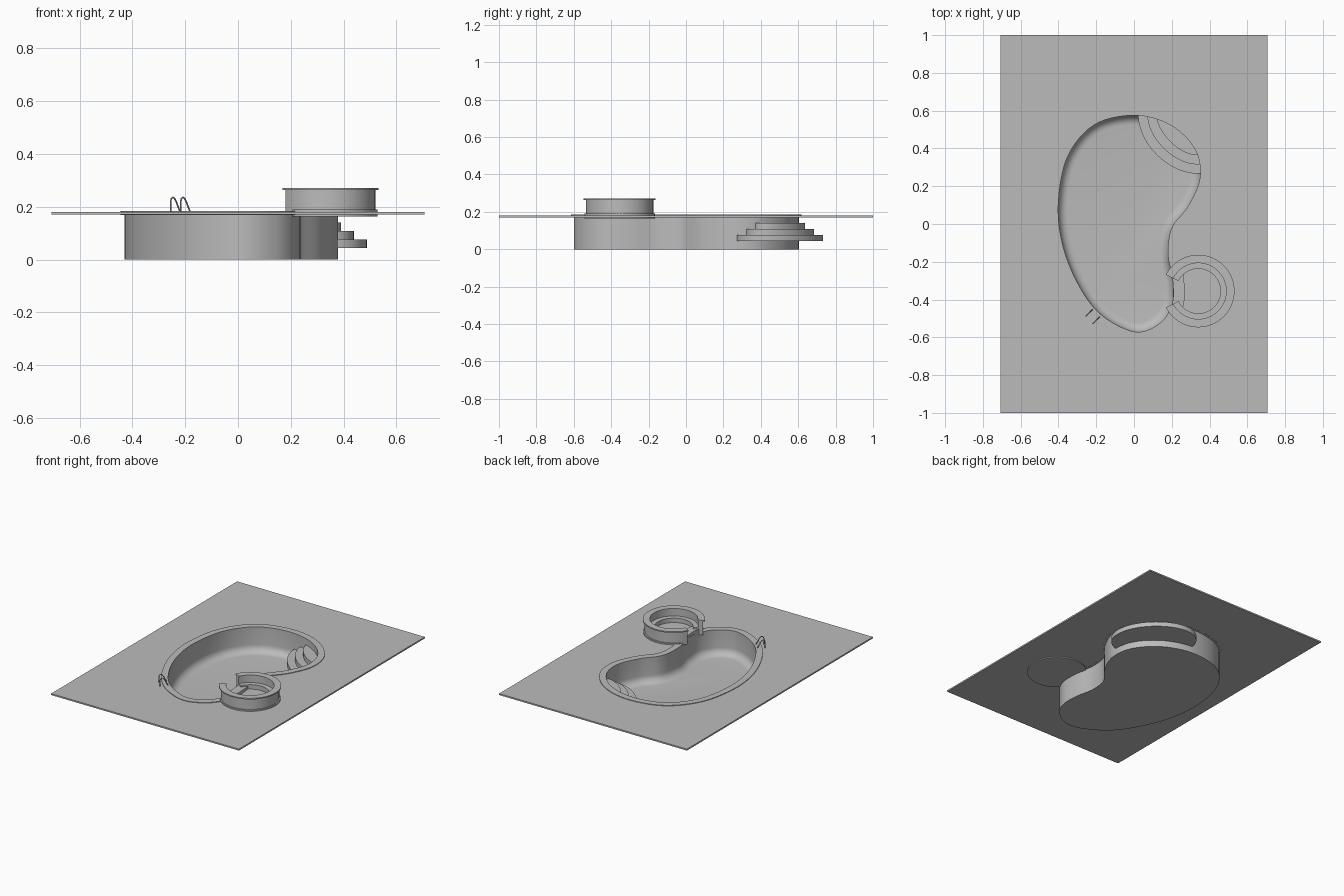
import bpy, bmesh
from math import sin, cos, pi, radians
from mathutils import Vector

cube = bpy.data.objects.get("Cube")
if cube:
    bpy.data.objects.remove(cube, do_unlink=True)

grey = bpy.data.materials.new("concrete_grey")
grey.use_nodes = True
grey.diffuse_color = (0.5, 0.5, 0.5, 1)
grey.node_tree.nodes["Principled BSDF"].inputs["Base Color"].default_value = (0.5, 0.5, 0.5, 1)


def finish(ob):
    """Link, convert to mesh, colour and smooth an object."""
    bpy.context.collection.objects.link(ob)
    bpy.ops.object.select_all(action='DESELECT')
    ob.select_set(True)
    bpy.context.view_layer.objects.active = ob
    if ob.type == 'CURVE':
        bpy.ops.object.convert(target='MESH')
    ob = bpy.context.object
    ob.data.materials.clear()
    ob.data.materials.append(grey)
    bpy.ops.object.shade_smooth_by_angle(angle=radians(35))
    return ob


def slab(name, loops, z0, z1):
    """Flat filled outline (extra loops are holes) between two heights."""
    cu = bpy.data.curves.new(name, 'CURVE')
    cu.dimensions = '2D'
    cu.fill_mode = 'BOTH'
    cu.extrude = (z1 - z0) / 2
    for loop in loops:
        sp = cu.splines.new('POLY')
        sp.points.add(len(loop) - 1)
        for p, q in zip(sp.points, loop):
            p.co = (q[0], q[1], 0, 1)
        sp.use_cyclic_u = True
    ob = bpy.data.objects.new(name, cu)
    ob.location.z = (z0 + z1) / 2
    return finish(ob)


def smooth_loop(pts, steps=8):
    """Closed smooth curve through the points."""
    out, n = [], len(pts)
    for i in range(n):
        a, b, c, d = (Vector(pts[(i + k) % n]) for k in (-1, 0, 1, 2))
        for s in range(steps):
            t = s / steps
            out.append(0.5 * (2 * b + (c - a) * t + (2 * a - 5 * b + 4 * c - d) * t ** 2
                              + (3 * b - a - 3 * c + d) * t ** 3))
    return out


def offset(loop, dist):
    """Move a counter-clockwise loop outwards."""
    out = []
    for i, p in enumerate(loop):
        t = (loop[(i + 1) % len(loop)] - loop[i - 1]).normalized()
        out.append(p + Vector((t.y, -t.x)) * dist)
    return out


def arc(centre, r, a0, a1, n=64):
    return [Vector((centre[0] + r * cos(a0 + (a1 - a0) * i / n),
                    centre[1] + r * sin(a0 + (a1 - a0) * i / n))) for i in range(n + 1)]


# Kidney outline of the water's edge
edge = smooth_loop([(0, .575), (-.21, .525), (-.35, .36), (-.40, .12), (-.38, -.1),
                    (-.30, -.31), (-.18, -.475), (0, -.57), (.13, -.53), (.2, -.43),
                    (.205, -.3), (.18, -.16), (.2, -.02), (.29, .1), (.35, .25),
                    (.32, .4), (.19, .525)])

# Deck and coping
slab("deck", [[(-.707, -1), (.707, -1), (.707, 1), (-.707, 1)], offset(edge, .02)], .171, .181)
slab("coping", [offset(edge, .043), edge], .17, .185)

# Pool basin with a rounded floor edge
bm = bmesh.new()
wall, floor_z, fillet = .028, .015, .05
rings = [(wall, 0), (wall, .172), (0, .172)]
for k in range(7):
    a = k / 6 * pi / 2
    rings.append((-fillet * (1 - cos(a)), floor_z + fillet * (1 - sin(a))))
rows = [[bm.verts.new((p.x, p.y, z)) for p in offset(edge, d)] for d, z in rings]
for low, high in zip(rows, rows[1:]):
    for i in range(len(low)):
        j = (i + 1) % len(low)
        bm.faces.new((low[i], low[j], high[j], high[i]))
bm.faces.new(rows[0][::-1])
bm.faces.new(rows[-1])
bmesh.ops.recalc_face_normals(bm, faces=bm.faces)
me = bpy.data.meshes.new("pool_basin")
bm.to_mesh(me)
bm.free()
finish(bpy.data.objects.new("pool_basin", me))

# Entry steps: stacked diagonal ovals
for i in range(3):
    a, b = .27 - .05 * i, .19 - .05 * i
    oval = []
    for k in range(64):
        t = 2 * pi * k / 64
        u, v = a * cos(t), b * sin(t)
        oval.append((.255 + (u + v) * .7071, .5 + (v - u) * .7071))
    slab("entry_step_%d" % (i + 1), [oval], .045 + .032 * i, .077 + .032 * i)

# Spa: base, open ring wall, rim and seat
spa = (.34, -.355)
gap = radians(27)


def open_ring(r0, r1, half_gap):
    a0, a1 = -pi + half_gap, pi - half_gap
    return arc(spa, r1, a0, a1) + arc(spa, r0, a1, a0)


base = [(max(p.x, .206), p.y) for p in arc(spa, .188, 0, 2 * pi, 96)[:-1]]
slab("spa_base", [base], .164, .19)
slab("spa_wall", [open_ring(.15, .18, gap)], .172, .266)
slab("spa_rim", [open_ring(.148, .192, gap)], .264, .272)
slab("spa_seat", [open_ring(.118, .152, gap)], .18, .22)

# Spillway from the spa to the pool, following the pool edge
outer = offset(edge, .06)
span = [i for i, p in enumerate(edge) if p.x > .1 and -.45 < p.y < -.265]
slab("spa_spillway", [[edge[i] for i in span] + [outer[i] for i in reversed(span)]], .168, .21)

# Pair of handrails over the coping
for side, (x, y) in (("left", (-.217, -.527)), ("right", (-.255, -.487))):
    path = [(0, .175), (0, .222), (.003, .232), (.009, .236), (.015, .232),
            (.020, .222), (.034, .185), (.040, .165), (.040, .1)]
    cu = bpy.data.curves.new("handrail_" + side, 'CURVE')
    cu.dimensions = '3D'
    cu.bevel_depth = .003
    cu.bevel_resolution = 2
    cu.use_fill_caps = True
    sp = cu.splines.new('POLY')
    sp.points.add(len(path) - 1)
    for p, (d, z) in zip(sp.points, path):
        p.co = (x + d, y + d, z, 1)
    finish(bpy.data.objects.new("handrail_" + side, cu))
